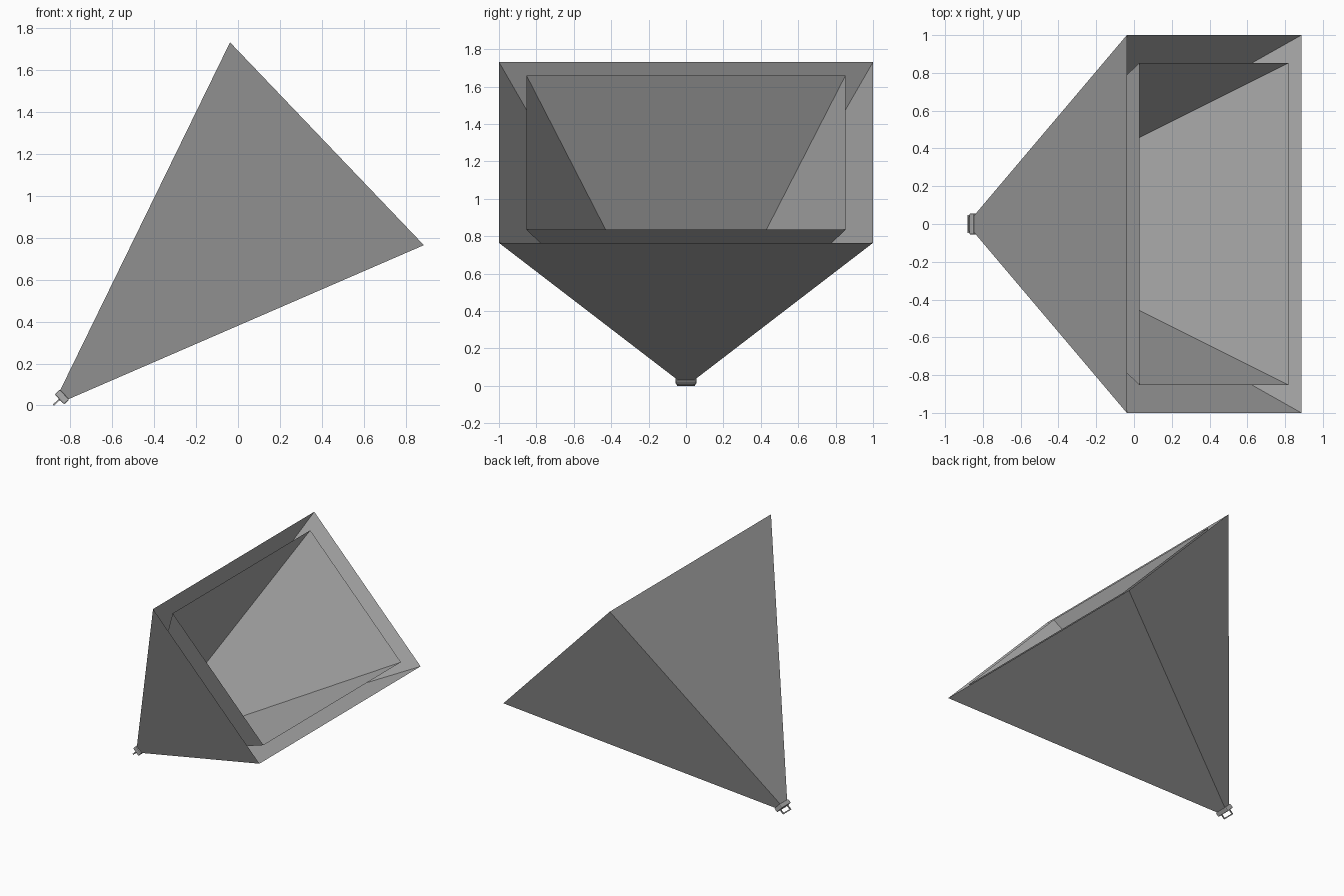
import bpy, bmesh
from mathutils import Matrix, Vector

if "Cube" in bpy.data.objects:
    bpy.data.objects.remove(bpy.data.objects["Cube"])

# Tilted frame: local x = width (world y), local y = across the mouth, local z = out of the mouth
out = Vector((0.723, 0, 0.691)).normalized()
width = Vector((0, 1, 0))
across = out.cross(width)
mouth = Vector((0.424, 0, 1.2475))
frame = Matrix((width, across, out)).transposed().to_4x4()
frame.translation = mouth

grey = bpy.data.materials.new("mid grey")
grey.diffuse_color = (0.42, 0.42, 0.42, 1)
grey.use_nodes = True
grey.node_tree.nodes["Principled BSDF"].inputs["Base Color"].default_value = grey.diffuse_color

APEX = -1.81
HALF_W, HALF_H = 1.0, 0.6687


def add(name, bm):
    bmesh.ops.recalc_face_normals(bm, faces=bm.faces)
    mesh = bpy.data.meshes.new(name)
    bm.to_mesh(mesh)
    bm.free()
    mesh.materials.append(grey)
    ob = bpy.data.objects.new(name, mesh)
    ob.matrix_world = frame
    bpy.context.collection.objects.link(ob)
    return ob


def funnel(name, scale, throat):
    """Thin four-sided open funnel from the throat depth to the mouth."""
    bm = bmesh.new()
    k = (throat - APEX) / -APEX
    rings = []
    for s, z in ((scale * k, throat), (scale, 0)):
        rings.append([bm.verts.new((a * HALF_W * s, b * HALF_H * s, z))
                      for a, b in ((-1, -1), (1, -1), (1, 1), (-1, 1))])
    for i in range(4):
        j = (i + 1) % 4
        bm.faces.new((rings[0][i], rings[0][j], rings[1][j], rings[1][i]))
    return add(name, bm)


def box(bm, center, size):
    m = Matrix.Translation(center) @ Matrix.Diagonal((*size, 1))
    bmesh.ops.create_cube(bm, size=1, matrix=m)


# Nested funnels
funnel("outer_funnel", 1.0, -1.75)
funnel("inner_funnel", 0.853, -1.75)

# Collar block closing the narrow end
bm = bmesh.new()
box(bm, (0, 0, -1.747), (0.112, 0.066, 0.034))
collar = add("throat_collar", bm)
bevel = collar.modifiers.new("rounded edges", 'BEVEL')
bevel.width = 0.006
bevel.segments = 2

# Loop handle behind the collar
bm = bmesh.new()
box(bm, (0, 0, -1.799), (0.096, 0.008, 0.008))
for side in (-1, 1):
    box(bm, (side * 0.044, 0, -1.779), (0.008, 0.008, 0.034))
add("loop_handle", bm)
